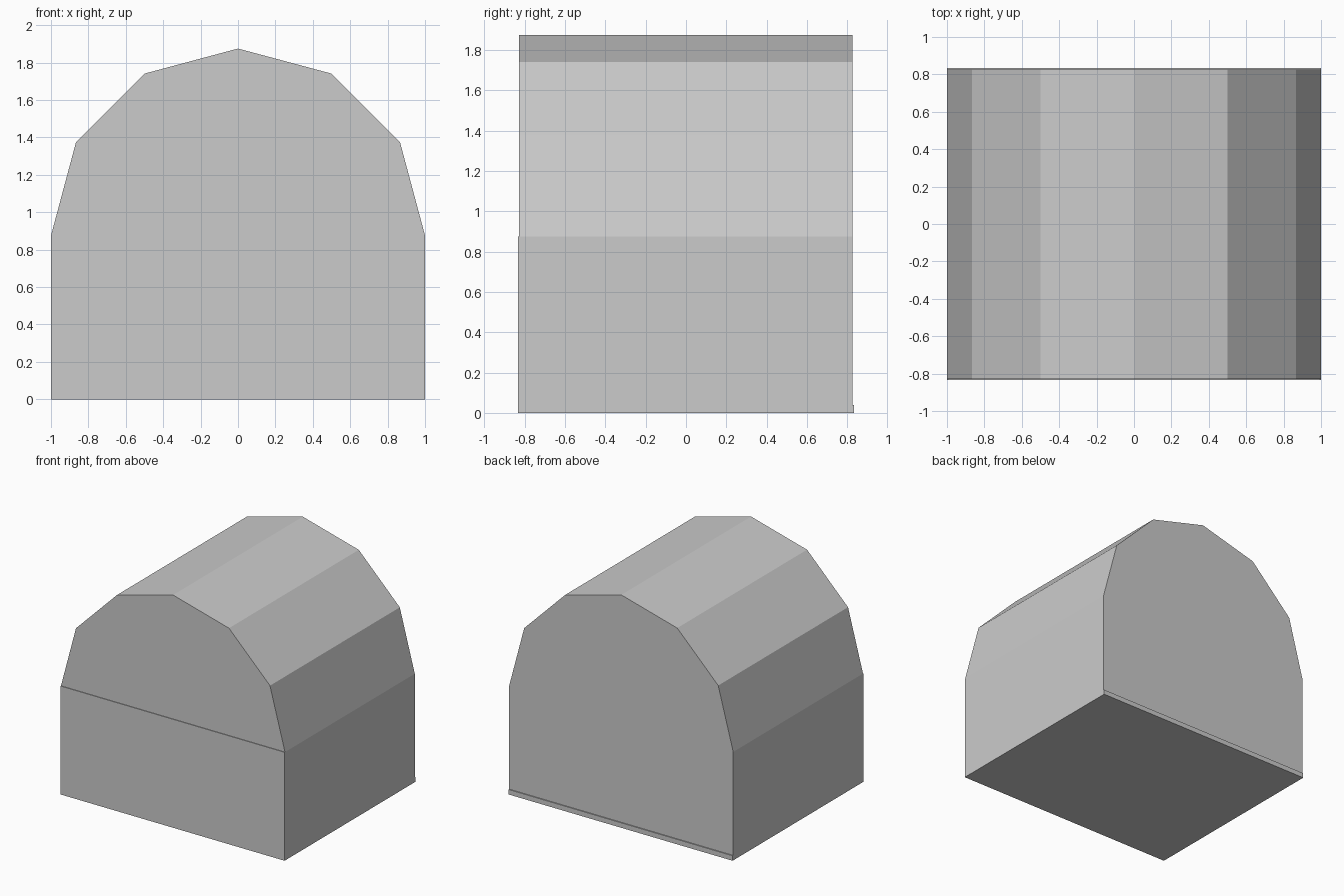
import bpy, bmesh, math

if "Cube" in bpy.data.objects:
    bpy.data.objects.remove(bpy.data.objects["Cube"])

BASE_H = 0.875


def extrude_profile(name, profile, y_front, y_back):
    """Solid made by sweeping an x-z profile along y."""
    bm = bmesh.new()
    face = bm.faces.new([bm.verts.new((x, y_front, z)) for x, z in profile])
    new = bmesh.ops.extrude_face_region(bm, geom=[face])["geom"]
    for v in new:
        if isinstance(v, bmesh.types.BMVert):
            v.co.y = y_back
    bmesh.ops.recalc_face_normals(bm, faces=bm.faces)
    mesh = bpy.data.meshes.new(name)
    bm.to_mesh(mesh)
    bm.free()
    obj = bpy.data.objects.new(name, mesh)
    bpy.context.collection.objects.link(obj)
    return obj


def rectangle(height):
    return [(-1, 0), (1, 0), (1, height), (-1, height)]


# Box-shaped lower body, slightly proud of the lid at the front
extrude_profile("chest_base", rectangle(BASE_H), -0.834, 0.826)

# Thin strip along the bottom of the back
extrude_profile("back_sill", rectangle(0.04), 0.826, 0.834)

# Barrel lid: half of a twelve-sided cylinder
arc = [(math.cos(math.radians(a)), BASE_H + math.sin(math.radians(a)))
       for a in range(0, 181, 30)]
extrude_profile("barrel_lid", arc, -0.829, 0.826)
